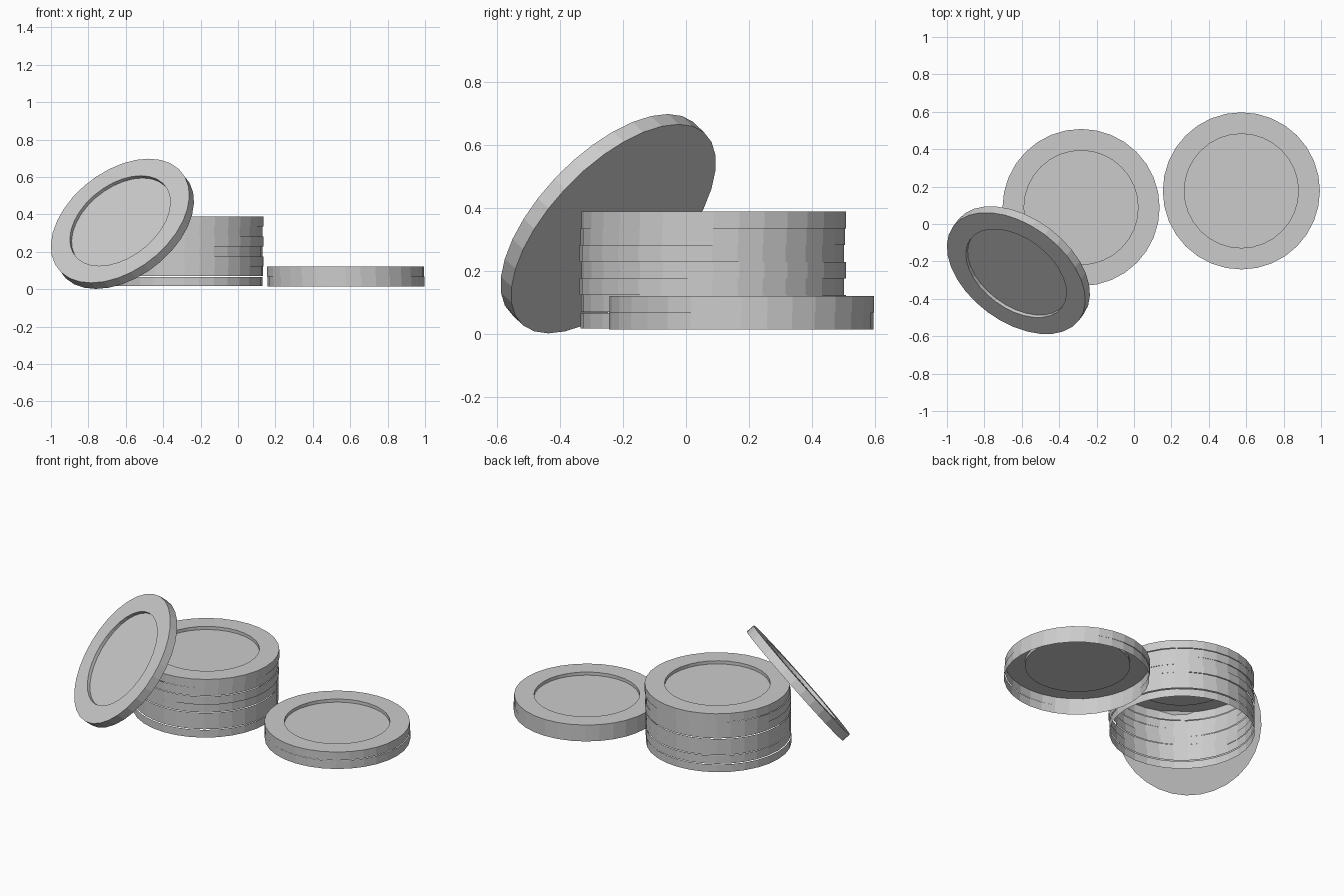
import bpy, bmesh, math
from mathutils import Vector

cube = bpy.data.objects.get("Cube")
if cube:
    bpy.data.objects.remove(cube, do_unlink=True)

R, RIM, DEPTH, THICK, SEGS = 0.42, 0.305, 0.02, 0.053, 32

metal = bpy.data.materials.new("plain_grey")
metal.use_nodes = True
GREY = (0.6, 0.6, 0.6, 1)
metal.diffuse_color = GREY
metal.node_tree.nodes["Principled BSDF"].inputs["Base Color"].default_value = GREY


def coin(name, loc, height=THICK, top=True, bottom=False):
    """Coin wall standing on its origin, with optional recessed top and flat back."""
    bm = bmesh.new()

    def ring(r, z):
        return [bm.verts.new((r * math.cos(a), r * math.sin(a), z))
                for a in (2 * math.pi * i / SEGS for i in range(SEGS))]

    profile = [(R, 0), (R, height)]
    if top:
        profile += [(RIM, height), (RIM, height - DEPTH)]
    rings = [ring(r, z) for r, z in profile]
    for low, high in zip(rings, rings[1:]):
        for i in range(SEGS):
            j = (i + 1) % SEGS
            bm.faces.new((low[i], low[j], high[j], high[i]))
    if top:
        bm.faces.new(rings[-1])
    if bottom:
        bm.faces.new(rings[0][::-1])
    mesh = bpy.data.meshes.new(name)
    bm.to_mesh(mesh)
    bm.free()
    mesh.materials.append(metal)
    obj = bpy.data.objects.new(name, mesh)
    obj.location = loc
    bpy.context.collection.objects.link(obj)
    return obj


# Tall stack: slightly shifted hollow coins, only the last has a top
shifts = [(-0.005, 0), (-0.002, 0.002), (0, -0.003), (-0.004, 0.003),
          (0.002, -0.003), (-0.003, 0), (0.002, 0.003)]
for n, (dx, dy) in enumerate(shifts):
    gap = 0.004 if n == 0 else 0
    coin(f"stack_coin_{n + 1}", (-0.285 + dx, 0.085 + dy, 0.017 + n * THICK),
         THICK - gap, top=(n == 6))

# Short pair beside the stack
coin("pair_lower_coin", (0.578, 0.175, 0.015), top=False)
coin("pair_upper_coin", (0.574, 0.177, 0.015 + THICK))

# Solid coin leaning against the stack
normal = Vector((-0.47, -0.63, 0.61)).normalized()
lean = coin("leaning_coin", Vector((-0.618, -0.247, 0.35)) - normal * THICK / 2,
            bottom=True)
lean.rotation_euler = normal.to_track_quat("Z", "Y").to_euler()
